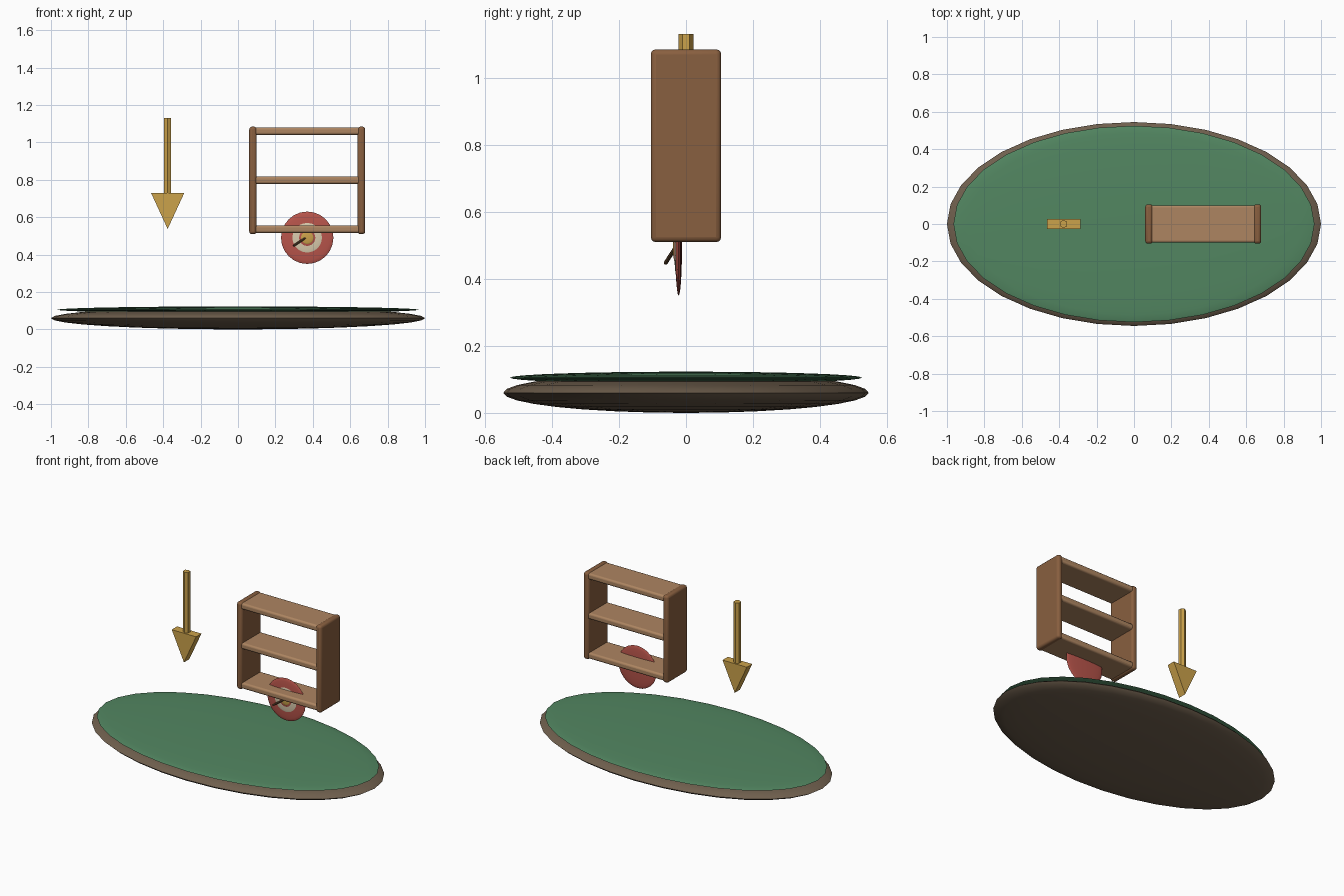
import bpy, bmesh
from mathutils import Vector
from math import pi

if "Cube" in bpy.data.objects:
    bpy.data.objects.remove(bpy.data.objects["Cube"])


def material(name, rgb):
    m = bpy.data.materials.new(name)
    m.diffuse_color = (*rgb, 1)
    m.use_nodes = True
    m.node_tree.nodes["Principled BSDF"].inputs["Base Color"].default_value = m.diffuse_color
    return m


EARTH = material("earth", (0.16, 0.115, 0.075))
GREEN = material("green", (0.085, 0.24, 0.12))
WOOD = material("dark_wood", (0.25, 0.115, 0.05))
SHELF = material("light_wood", (0.42, 0.235, 0.12))
GOLD = material("gold", (0.60, 0.36, 0.07))
RED = material("red", (0.48, 0.09, 0.07))
CREAM = material("cream", (0.70, 0.60, 0.42))
STICK = material("stick", (0.14, 0.07, 0.03))


def finish(name, mat, angle=None):
    o = bpy.context.object
    o.name = name
    o.data.materials.append(mat)
    if angle is not None:
        bpy.ops.object.shade_smooth_by_angle(angle=angle)
    return o


def ellipsoid(name, loc, size, mat, seg=32, rings=16, rot=(0, 0, 0)):
    bpy.ops.mesh.primitive_uv_sphere_add(segments=seg, ring_count=rings, radius=1,
                                         location=loc, rotation=rot)
    bpy.context.object.scale = size
    bpy.ops.object.transform_apply(location=False, rotation=False, scale=True)
    return finish(name, mat, pi / 5)


def box(name, loc, size, mat, bevel):
    bpy.ops.mesh.primitive_cube_add(size=1, location=loc)
    bpy.context.object.scale = size
    bpy.ops.object.transform_apply(location=False, rotation=False, scale=True)
    o = finish(name, mat)
    b = o.modifiers.new("bevel", 'BEVEL')
    b.width, b.segments = bevel, 3
    bpy.ops.object.shade_smooth_by_angle(angle=pi / 6)
    return o


def rod(name, a, b, r, sides, mat):
    a, b = Vector(a), Vector(b)
    d = b - a
    bpy.ops.mesh.primitive_cylinder_add(vertices=sides, radius=r, depth=d.length,
                                        location=(a + b) / 2)
    if abs(d.x) + abs(d.y) > 1e-6:
        bpy.context.object.rotation_euler = d.to_track_quat('Z', 'Y').to_euler()
    return finish(name, mat)


# Oval ground with its green top
ellipsoid("ground_base", (0, 0, 0.06), (1, 0.545, 0.06), EARTH)
ellipsoid("grass_top", (0, 0, 0.105), (0.965, 0.525, 0.018), GREEN)

# Open shelf unit
for side, x in (("left", 0.08), ("right", 0.66)):
    box(side + "_panel", (x, 0, 0.797), (0.04, 0.21, 0.575), WOOD, 0.015)
for i, z in enumerate((0.536, 0.798, 1.06)):
    box(f"shelf_{i + 1}", (0.37, 0, z), (0.57, 0.2, 0.04), SHELF, 0.012)

# Round target of stacked flattened discs
for name, y, r, t, mat in (("target_outer", -0.022, 0.14, 0.010, RED),
                           ("target_ring", -0.027, 0.087, 0.008, CREAM),
                           ("target_inner", -0.031, 0.05, 0.006, RED),
                           ("target_centre", -0.034, 0.035, 0.005, GOLD)):
    ellipsoid(name, (0.37, y, 0.49), (r, r, t), mat, 24, 12, (pi / 2, 0, 0))

# Stick leaning out of the target
rod("target_stick", (0.37, -0.03, 0.495), (0.297, -0.061, 0.447), 0.006, 8, STICK)

# Down arrow: hexagonal shaft and triangular prism head
rod("arrow_shaft", (-0.376, 0, 0.73), (-0.376, 0, 1.13), 0.022, 6, GOLD)
bm = bmesh.new()
face = bm.faces.new([bm.verts.new((x, -0.028, z)) for x, z in
                     ((-0.465, 0.73), (-0.376, 0.537), (-0.287, 0.73))])
new = bmesh.ops.extrude_face_region(bm, geom=[face])["geom"]
bmesh.ops.translate(bm, vec=(0, 0.056, 0),
                    verts=[v for v in new if isinstance(v, bmesh.types.BMVert)])
bmesh.ops.recalc_face_normals(bm, faces=bm.faces)
mesh = bpy.data.meshes.new("arrow_head")
bm.to_mesh(mesh)
bm.free()
mesh.materials.append(GOLD)
bpy.context.collection.objects.link(bpy.data.objects.new("arrow_head", mesh))
